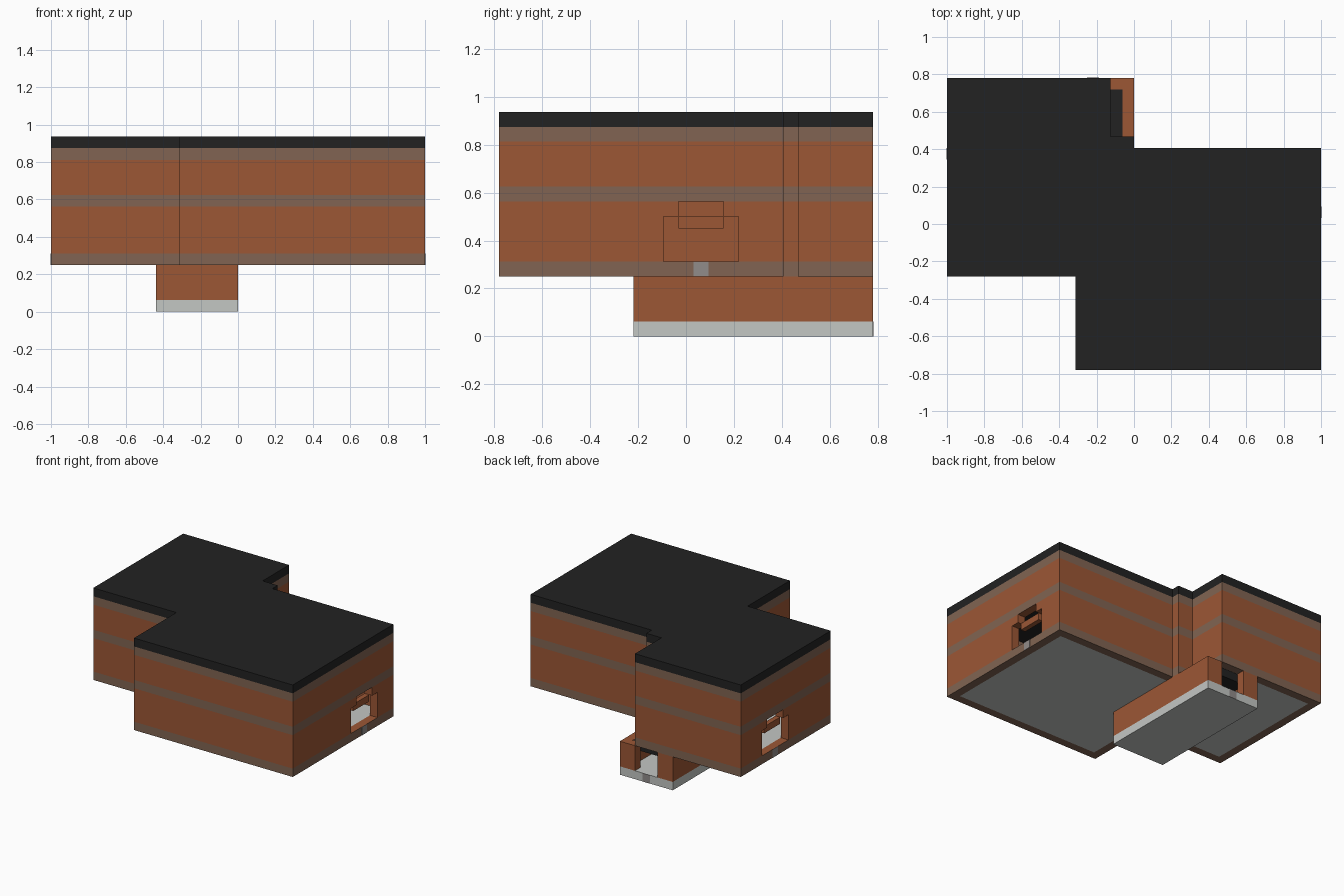
import bpy, bmesh
from mathutils import Vector

cube = bpy.data.objects.get("Cube")
if cube:
    bpy.data.objects.remove(cube, do_unlink=True)

U = 1 / 16                                   # grid unit
ORIGIN = Vector((-16 * U, -12.5 * U, 0))


def material(name, rgb):
    lin = [((c / 255 + 0.055) / 1.055) ** 2.4 for c in rgb] + [1]
    m = bpy.data.materials.new(name)
    m.use_nodes = True
    m.diffuse_color = lin
    bsdf = m.node_tree.nodes["Principled BSDF"]
    bsdf.inputs["Base Color"].default_value = lin
    bsdf.inputs["Roughness"].default_value = 0.9
    return m


BROWN = material("rust brown", (156, 87, 53))
BAND = material("grey brown", (129, 100, 82))
WHITE = material("pale grey", (196, 199, 196))
BLACK = material("roof black", (34, 34, 34))
GREY = material("mid grey", (145, 140, 138))


def finish(name, bm, mats):
    bmesh.ops.recalc_face_normals(bm, faces=bm.faces)
    mesh = bpy.data.meshes.new(name)
    bm.to_mesh(mesh)
    bm.free()
    for m in mats:
        mesh.materials.append(m)
    ob = bpy.data.objects.new(name, mesh)
    bpy.context.collection.objects.link(ob)
    return ob


def point(x, y, z):
    return ORIGIN + Vector((x, y, z)) * U


def prism(name, corners, offset, mat):
    """Extrude a polygon of 3D grid points along an offset."""
    bm = bmesh.new()
    face = bm.faces.new([bm.verts.new(point(*c)) for c in corners])
    moved = bmesh.ops.extrude_face_region(bm, geom=[face], use_keep_orig=True)["geom"]
    verts = [v for v in moved if isinstance(v, bmesh.types.BMVert)]
    bmesh.ops.translate(bm, verts=verts, vec=Vector(offset) * U)
    return finish(name, bm, [mat])


def slab(name, outline, z0, z1, mat):
    return prism(name, [(x, y, z0) for x, y in outline], (0, 0, z1 - z0), mat)


def rect(x0, x1, y0, y1):
    return [(x0, y0), (x1, y0), (x1, y1), (x0, y1)]


def box(name, x, y, z, mat):
    return slab(name, rect(*x, *y), *z, mat)


def inset(outline):
    """Move a counterclockwise right-angled outline inward by one unit."""
    out = []
    for i, p in enumerate(outline):
        p = Vector(p)
        a = (p - Vector(outline[i - 1])).normalized()
        b = (Vector(outline[(i + 1) % len(outline)]) - p).normalized()
        out.append(tuple(p + Vector((-a.y - b.y, a.x + b.x))))
    return out


def walls(name, outline, levels, indices, mats):
    """Hollow one-unit-thick wall, one material index for each level."""
    bm = bmesh.new()
    loops = [[[bm.verts.new(point(x, y, z)) for x, y in line] for z in levels]
             for line in (outline, inset(outline))]
    n = len(outline)

    def quads(a, b, index):
        for i in range(n):
            j = (i + 1) % n
            bm.faces.new((a[i], a[j], b[j], b[i])).material_index = index

    for side in loops:
        for k, index in enumerate(indices):
            quads(side[k], side[k + 1], index)
    quads(loops[0][0], loops[1][0], indices[0])
    quads(loops[0][-1], loops[1][-1], indices[-1])
    return finish(name, bm, mats)


def cut(target, cutter):
    cutter.hide_render = True
    mod = target.modifiers.new("opening", "BOOLEAN")
    mod.operation, mod.solver, mod.object = "DIFFERENCE", "EXACT", cutter
    bpy.context.view_layer.objects.active = target
    bpy.ops.object.modifier_apply(modifier=mod.name)
    bpy.data.objects.remove(cutter, do_unlink=True)


# Upper hull: banded walls, floor and flat roof
hull = [(11, 0), (32, 0), (32, 19), (16, 19), (16, 20),
        (14, 20), (14, 25), (0, 25), (0, 8), (11, 8)]
hull_walls = walls("hull_walls", hull, [4, 5, 9, 10, 13, 14],
                   [1, 0, 1, 0, 1], [BROWN, BAND])
slab("hull_floor", inset(hull), 4, 5, WHITE)
slab("hull_roof", hull, 14, 15, BLACK)

# Side openings with stepped tops, a hanging block and a threshold marker
for side, x_in, x_out, y in (("left", 31, 32, 11), ("right", 1, 0, 16)):
    out = x_out - x_in
    profile = [(0, 5), (5, 5), (5, 8), (4, 8), (4, 9), (1, 9), (1, 8), (0, 8)]
    cut(hull_walls, prism("opening_cutter", [(x_in - out * 0.5, y + a, z) for a, z in profile],
                          (out * 2, 0, 0), BROWN))
    box(side + "_opening_block", sorted((x_in, x_in + out * 0.6)),
        (y + 1, y + 4), (7.2, 8), BROWN)
    box(side + "_threshold", sorted((x_out, x_out + out * 0.03)),
        (y + 2, y + 3), (4, 5), GREY)

# Lower hull with a rear doorway
lower = rect(9, 16, 9, 25)
lower_walls = walls("lower_walls", lower, [1, 4], [0], [BROWN])
cut(lower_walls, box("door_cutter", (11, 14), (23.5, 25.5), (0.5, 4.5), BROWN))
slab("lower_floor", lower, 0, 1, WHITE)
slab("lower_roof", inset(lower), 3, 3.98, BLACK)
box("lower_threshold", (12, 13), (25, 25.03), (0, 1), GREY)
